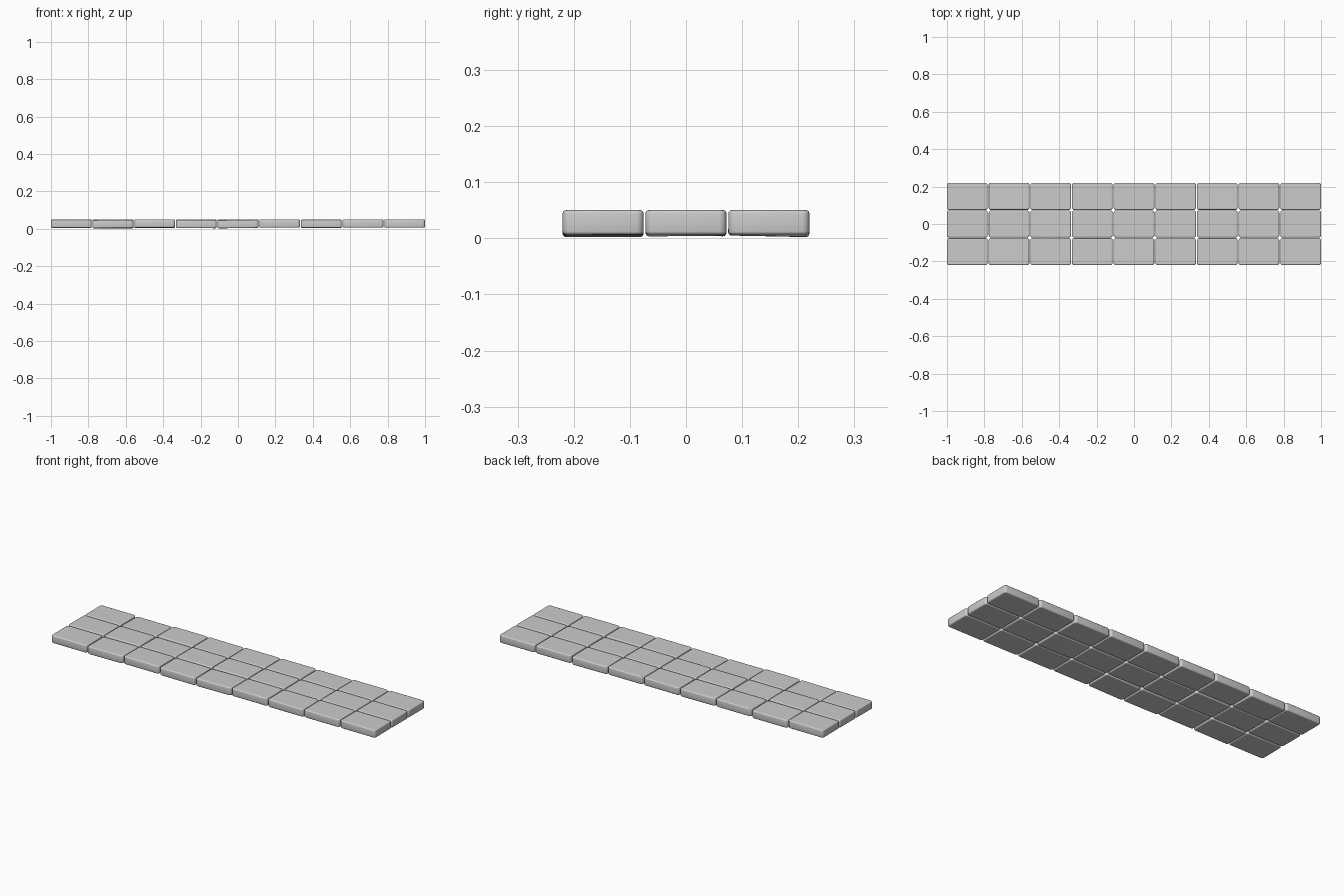
import bpy, bmesh, math
from mathutils import Matrix, Vector

if "Cube" in bpy.data.objects:
    bpy.data.objects.remove(bpy.data.objects["Cube"])

COLS, ROWS = 9, 3
PX, PY = 2.0 / COLS, 0.44 / ROWS        # slab pitch
SX, SY, SZ = 0.218, 0.1445, 0.0435      # slab size
STEP_X, STEP_Y = (2.0 - SX) / (COLS - 1), (0.44 - SY) / (ROWS - 1)

# slightly settled slabs: (column, row) -> (drop, tilt about x, tilt about y) in degrees
settled = {
    (0, 0): (0.001, 0.5, 0.0),
    (1, 0): (0.003, 0.0, -0.6),
    (3, 0): (0.003, 0.4, 0.2),
    (4, 0): (0.003, 0.0, -0.8),
    (6, 0): (0.001, 0.3, 0.0),
    (2, 1): (0.002, -0.8, 0.0),
    (6, 1): (0.002, 0.6, 0.3),
    (1, 2): (0.003, -1.2, 0.0),
    (3, 2): (0.001, 0.0, 0.5),
    (6, 2): (0.002, -0.8, 0.4),
}


def slab(c, r):
    """One paving slab with rounded vertical corners and softened rims."""
    bm = bmesh.new()
    bmesh.ops.create_cube(bm, size=1, matrix=Matrix.Diagonal((SX, SY, SZ, 1)))
    upright = [e for e in bm.edges
               if abs(e.verts[0].co.z - e.verts[1].co.z) > 0.01]
    bmesh.ops.bevel(bm, geom=upright, offset=0.013, segments=4,
                    profile=0.5, affect='EDGES')
    rims = [e for e in bm.edges
            if abs(e.verts[0].co.z - e.verts[1].co.z) < 1e-5]
    bmesh.ops.bevel(bm, geom=rims, offset=0.006, segments=3,
                    profile=0.5, affect='EDGES')
    drop, tx, ty = settled.get((c, r), (0, 0, 0))
    mesh = bpy.data.meshes.new("paving_slab")
    bm.to_mesh(mesh)
    bm.free()
    for p in mesh.polygons:
        p.use_smooth = abs(p.normal.z) < 0.999
    ob = bpy.data.objects.new(f"paving_slab_{c}_{r}", mesh)
    bpy.context.collection.objects.link(ob)
    ob.location = ((c - (COLS - 1) / 2) * STEP_X,
                   (r - (ROWS - 1) / 2) * STEP_Y,
                   0.0283 - drop)
    ob.rotation_euler = (math.radians(tx), math.radians(ty), 0)


# walkway of slabs
for c in range(COLS):
    for r in range(ROWS):
        slab(c, r)
